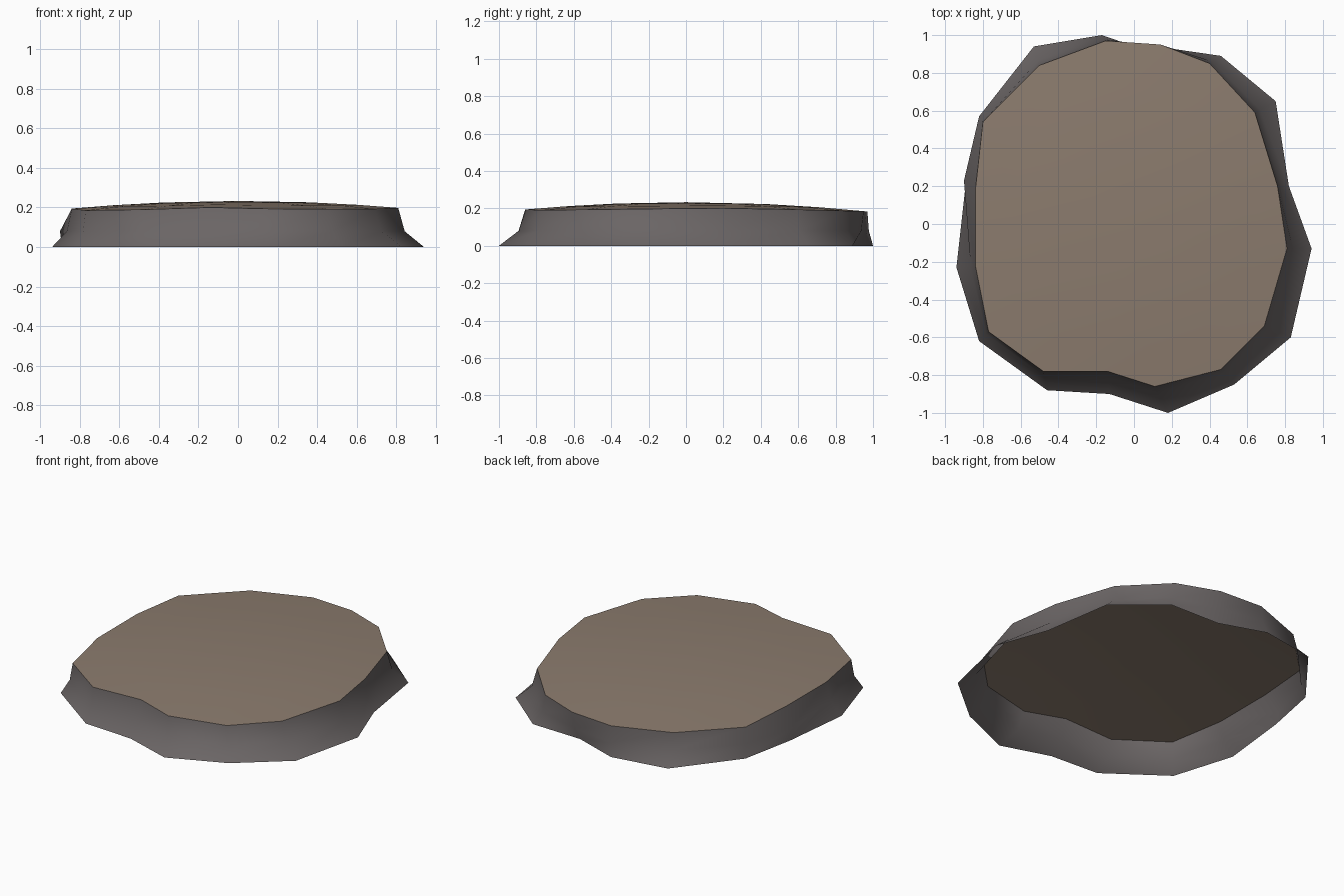
import bpy
import bmesh

if "Cube" in bpy.data.objects:
    bpy.data.objects.remove(bpy.data.objects["Cube"])

# Outlines of the slab seen from above, clockwise from the back right
foot = [(.46, .89), (.75, .65), (.82, .20), (.94, -.13), (.83, -.60), (.53, -.85),
        (.18, -1.0), (-.13, -.90), (-.46, -.88), (-.82, -.62), (-.94, -.23),
        (-.89, .22), (-.82, .57), (-.53, .94), (-.17, 1.0), (.12, .90)]
rim = [(.40, .85), (.64, .59), (.76, .20), (.81, -.13), (.69, -.54), (.46, -.77),
       (.11, -.86), (-.14, -.78), (-.48, -.78), (-.77, -.57), (-.84, -.22),
       (-.84, .18), (-.80, .54), (-.50, .84), (-.15, .97), (.14, .95)]
# Waist: mostly near the rim, bulging once on the left
waist = [(a + (c - a) * .75, b + (d - b) * .75) for (a, b), (c, d) in zip(foot, rim)]
waist[11] = (-.90, .23)


def dome(x, y):
    return .233 - .052 * (x * x + y * y)


def material(name, colour):
    m = bpy.data.materials.new(name)
    m.diffuse_color = (*colour, 1)
    m.use_nodes = True
    m.node_tree.nodes["Principled BSDF"].inputs["Base Color"].default_value = m.diffuse_color
    return m


def loft(name, rings, mat, centre=None):
    """Join rings of points with quads, optionally closing on a centre point."""
    bm = bmesh.new()
    loops = [[bm.verts.new(p) for p in r] for r in rings]
    n = len(rings[0])
    for lo, hi in zip(loops, loops[1:]):
        for i in range(n):
            j = (i + 1) % n
            bm.faces.new((lo[j], lo[i], hi[i], hi[j]))
    if centre:
        c = bm.verts.new(centre)
        for i in range(n):
            bm.faces.new((loops[-1][(i + 1) % n], loops[-1][i], c))
    for f in bm.faces:
        f.smooth = True
    me = bpy.data.meshes.new(name)
    bm.to_mesh(me)
    bm.free()
    me.materials.append(mat)
    ob = bpy.data.objects.new(name, me)
    bpy.context.collection.objects.link(ob)
    return ob


# Flared stone side, open underneath
loft("stone_side",
     [[(x, y, 0) for x, y in foot],
      [(x, y, .08) for x, y in waist],
      [(x, y, dome(x, y)) for x, y in rim]],
     material("dark grey stone", (.145, .13, .13)))

# Gently domed top
loft("stone_top",
     [[(x * s, y * s, dome(x * s, y * s)) for x, y in rim] for s in (1, .75, .45)],
     material("brown stone", (.26, .20, .155)), (0, 0, dome(0, 0)))
